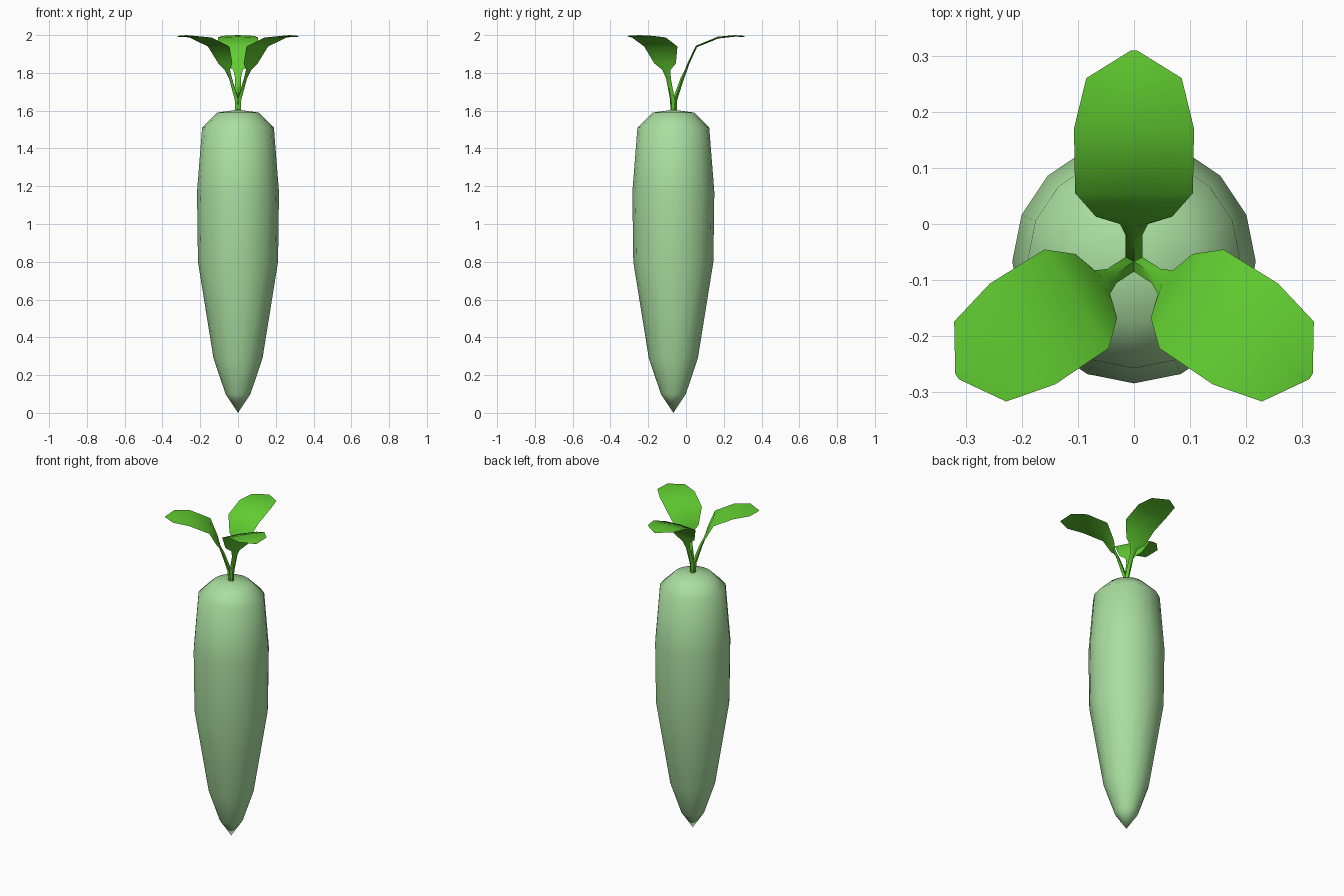
import bpy, bmesh, math
from mathutils import Vector, Matrix

if "Cube" in bpy.data.objects:
    bpy.data.objects.remove(bpy.data.objects["Cube"])

CY = -0.067  # root axis position in y


def material(name, color):
    m = bpy.data.materials.new(name)
    m.diffuse_color = (*color, 1)
    m.use_nodes = True
    m.node_tree.nodes["Principled BSDF"].inputs["Base Color"].default_value = m.diffuse_color
    return m


def make_object(name, bm, mat, angle):
    bmesh.ops.recalc_face_normals(bm, faces=bm.faces)
    me = bpy.data.meshes.new(name)
    bm.to_mesh(me)
    bm.free()
    me.materials.append(mat)
    ob = bpy.data.objects.new(name, me)
    bpy.context.collection.objects.link(ob)
    bpy.ops.object.select_all(action='DESELECT')
    ob.select_set(True)
    bpy.context.view_layer.objects.active = ob
    bpy.ops.object.shade_smooth_by_angle(angle=math.radians(angle))
    return ob


def bridge(bm, rings):
    for a, b in zip(rings, rings[1:]):
        n = len(a)
        for i in range(n):
            j = (i + 1) % n
            bm.faces.new((a[i], a[j], b[j], b[i]))


root_mat = material("pale_green", (0.40, 0.73, 0.35))
leaf_mat = material("leaf_green", (0.12, 0.61, 0.03))

# Tapered root: 16-sided lathe of (radius, z)
profile = [(0.066, 0.10), (0.13, 0.29), (0.212, 0.80), (0.217, 1.17),
           (0.19, 1.51), (0.11, 1.59)]
bm = bmesh.new()
rings = []
for r, z in profile:
    rings.append([bm.verts.new((r * math.cos(k * math.tau / 16),
                                CY + r * math.sin(k * math.tau / 16), z))
                  for k in range(16)])
bridge(bm, rings)
for ring, z in ((rings[0], 0.0), (rings[-1], 1.605)):
    pole = bm.verts.new((0, CY, z))
    for i in range(16):
        bm.faces.new((ring[i], ring[(i + 1) % 16], pole))
make_object("root", bm, root_mat, 60)

# Leaf with stalk: (outward distance, z, half width, half thickness)
stations = [(0.004, 1.59, 0.015, 0.014), (0.009, 1.66, 0.015, 0.012),
            (0.047, 1.77, 0.015, 0.009), (0.067, 1.815, 0.025, 0.006),
            (0.080, 1.85, 0.068, 0.005), (0.122, 1.94, 0.105, 0.005),
            (0.237, 1.987, 0.107, 0.005), (0.327, 1.996, 0.085, 0.004),
            (0.376, 1.993, 0.006, 0.003)]


def leaf(name, degrees):
    bm = bmesh.new()
    rings = []
    last = len(stations) - 1
    for i, (d, z, w, t) in enumerate(stations):
        p, q = stations[max(i - 1, 0)], stations[min(i + 1, last)]
        tangent = Vector((q[0] - p[0], 0, q[1] - p[1])).normalized()
        normal = Vector((-tangent.z, 0, tangent.x)) * t
        c, side = Vector((d, 0, z)), Vector((0, w, 0))
        rings.append([bm.verts.new(v) for v in
                      (c + side, c + normal, c - side, c - normal)])
    bridge(bm, rings)
    bm.faces.new(rings[0])
    bm.faces.new(rings[-1])
    bm.transform(Matrix.Translation((0, CY, 0)) @
                 Matrix.Rotation(math.radians(degrees), 4, 'Z'))
    make_object(name, bm, leaf_mat, 60)


for name, deg in (("leaf_back", 90), ("leaf_right", -33), ("leaf_left", 213)):
    leaf(name, deg)
